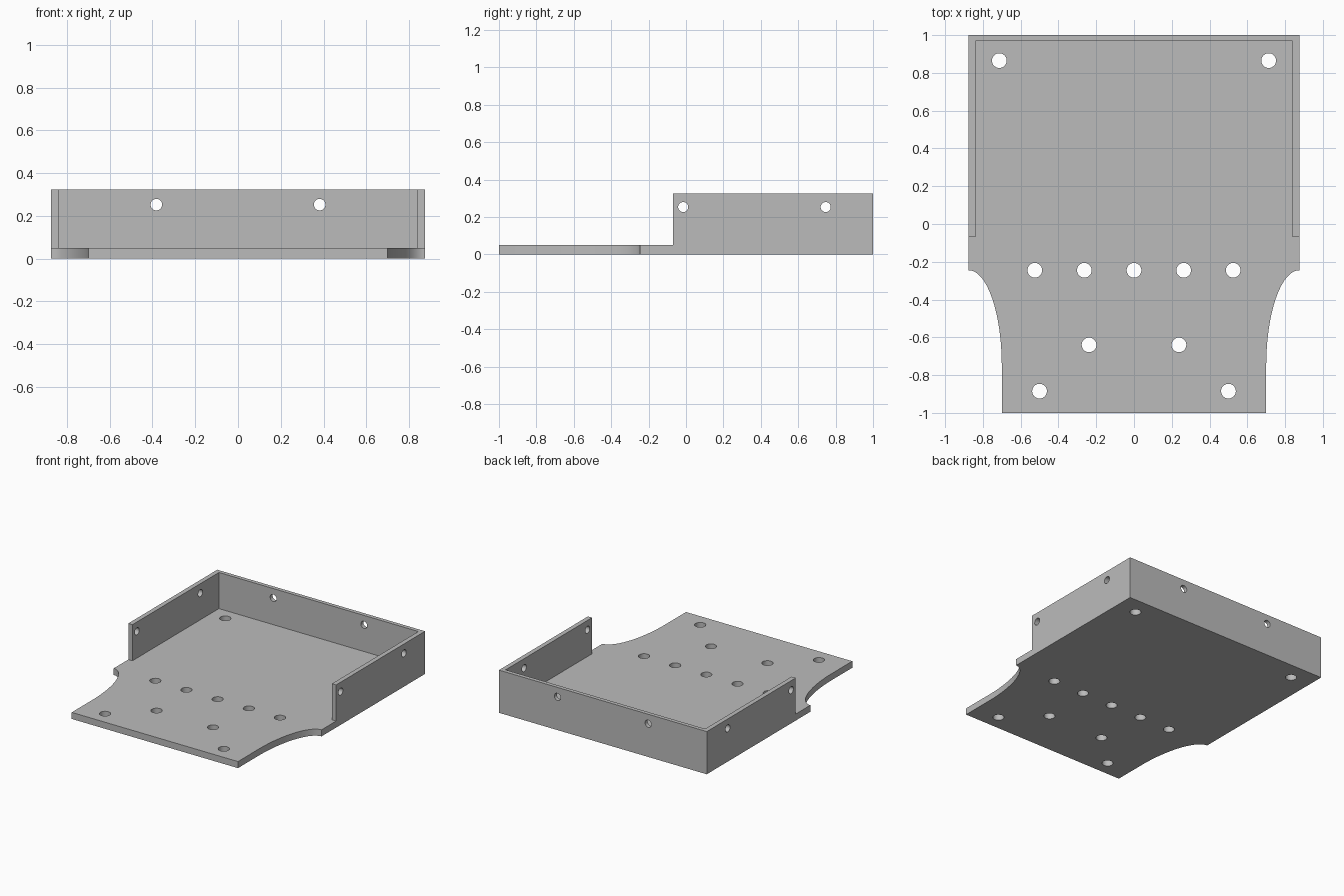
import bpy, bmesh, math
from mathutils import Matrix

cube = bpy.data.objects.get("Cube")
if cube:
    bpy.data.objects.remove(cube, do_unlink=True)

W, WALL_Y, T, H = 0.875, -0.07, 0.05, 0.325
NECK, CURVE_TOP, CURVE_END = 0.70, -0.245, -0.75

grey = bpy.data.materials.new("plain_grey")
grey.use_nodes = True
colour = (0.5, 0.5, 0.5, 1)
grey.diffuse_color = colour
grey.node_tree.nodes["Principled BSDF"].inputs["Base Color"].default_value = colour


def add_object(name, bm):
    bmesh.ops.recalc_face_normals(bm, faces=bm.faces)
    mesh = bpy.data.meshes.new(name)
    bm.to_mesh(mesh)
    bm.free()
    mesh.materials.append(grey)
    obj = bpy.data.objects.new(name, mesh)
    bpy.context.collection.objects.link(obj)
    return obj


def extrude_profile(name, half, z0, z1):
    """Mirror a right-hand outline across x = 0 and extrude it upward."""
    outline = half + [(-x, y) for x, y in reversed(half)]
    bm = bmesh.new()
    face = bm.faces.new([bm.verts.new((x, y, z0)) for x, y in outline])
    top = bmesh.ops.extrude_face_region(bm, geom=[face])["geom"]
    bmesh.ops.translate(bm, vec=(0, 0, z1 - z0),
                        verts=[v for v in top if isinstance(v, bmesh.types.BMVert)])
    return add_object(name, bm)


def boolean(target, other, operation):
    mod = target.modifiers.new(operation.lower(), "BOOLEAN")
    mod.operation, mod.solver, mod.object = operation, "EXACT", other
    bpy.context.view_layer.objects.active = target
    bpy.ops.object.modifier_apply(modifier=mod.name)
    bpy.data.objects.remove(other, do_unlink=True)


# Base plate with elliptical shoulder cutouts
steps = 24
angles = [i / steps * math.pi / 2 for i in range(steps + 1)]
shoulder = [(W - (W - NECK) * math.cos(a),
             CURVE_END + (CURVE_TOP - CURVE_END) * math.sin(a)) for a in angles]
tray = extrude_profile("mounting_tray", [(NECK, -1)] + shoulder + [(W, 1)], 0, T)

# U-shaped upright wall, joined to the plate
inner = W - 0.035
walls = extrude_profile("walls", [(inner, 0.97), (inner, WALL_Y), (W, WALL_Y), (W, 1)], T, H)
boolean(tray, walls, "UNION")

# Drilled holes: plate, side walls and back wall
cutters = bmesh.new()


def drill(location, axis, radius, depth):
    turn = Matrix.Rotation(math.pi / 2, 4, axis) if axis else Matrix()
    bmesh.ops.create_cone(cutters, cap_ends=True, segments=32, radius1=radius,
                          radius2=radius, depth=depth,
                          matrix=Matrix.Translation(location) @ turn)


plate_holes = [(0, CURVE_TOP)]
for x, y in [(0.263, CURVE_TOP), (0.525, CURVE_TOP), (0.238, -0.64), (0.50, -0.885), (0.713, 0.865)]:
    plate_holes += [(x, y), (-x, y)]
for x, y in plate_holes:
    drill((x, y, 0), None, 0.039, 0.2)
for side in (-1, 1):
    for y in (-0.015, 0.747):
        drill((side * W, y, 0.253), "Y", 0.027, 0.15)
    drill((side * 0.382, 1, 0.253), "X", 0.027, 0.15)
boolean(tray, add_object("drill_cutters", cutters), "DIFFERENCE")

# Smooth curved faces, crisp edges
bpy.ops.object.select_all(action="DESELECT")
tray.select_set(True)
bpy.context.view_layer.objects.active = tray
bpy.ops.object.shade_smooth_by_angle(angle=math.radians(30))
